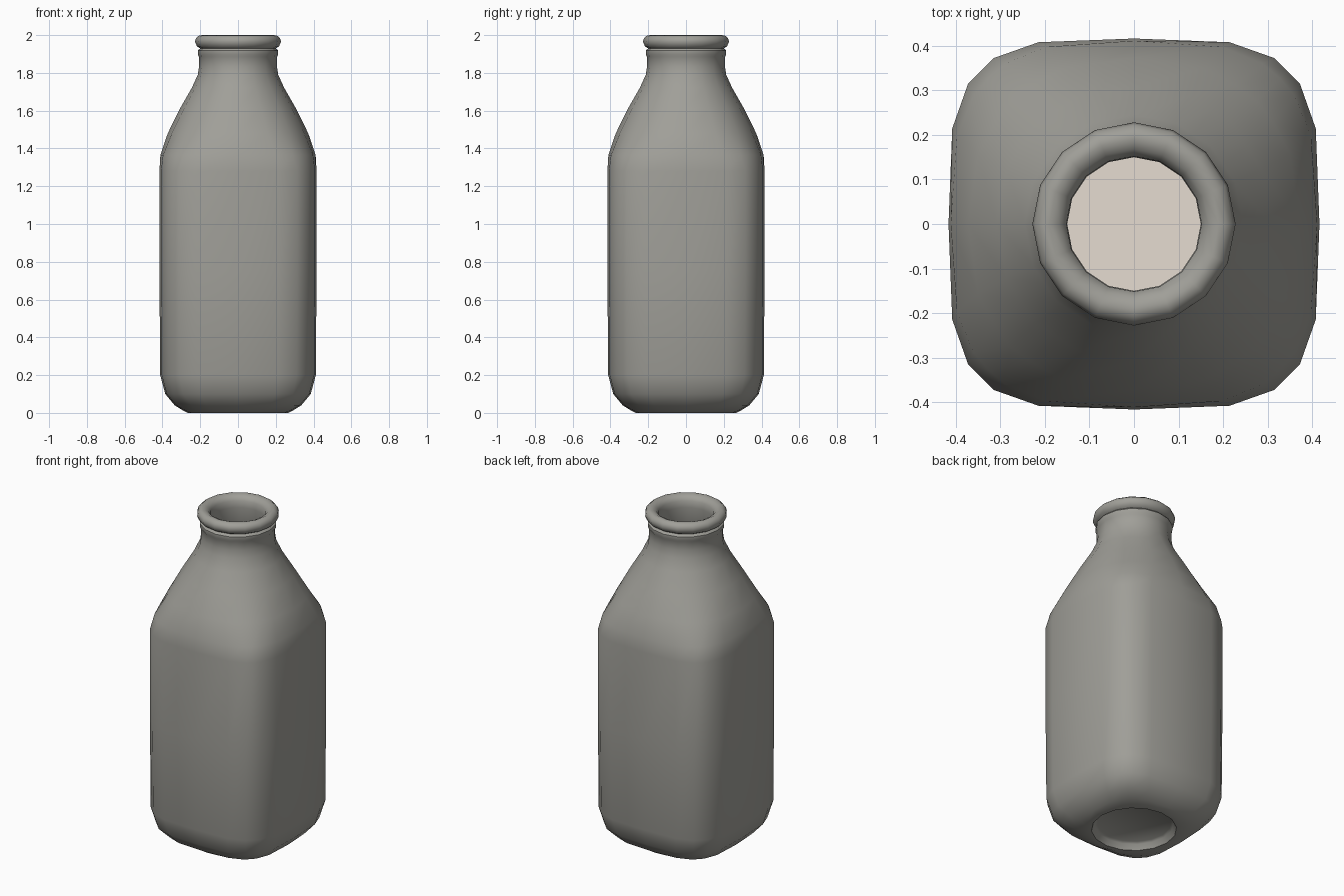
import bpy, bmesh, math

if "Cube" in bpy.data.objects:
    bpy.data.objects.remove(bpy.data.objects["Cube"])

def material(name, rgb):
    m = bpy.data.materials.new(name)
    m.diffuse_color = (*rgb, 1)
    m.use_nodes = True
    m.node_tree.nodes["Principled BSDF"].inputs["Base Color"].default_value = m.diffuse_color
    return m

glass = material("grey_glass", (0.35, 0.345, 0.315))
cream = material("cream_milk", (0.79, 0.72, 0.64))

# One quadrant of the cross-section: rounded square and 16-sided circle
SQUARE = [(1, 0), (.98, .515), (.895, .755), (.825, .825), (.755, .895), (.515, .98)]
c, s, h = math.cos(math.pi / 8), math.sin(math.pi / 8), math.sqrt(.5)
ROUND = [(1, 0), (c, s), ((c + h) / 2, (s + h) / 2), (h, h), ((s + h) / 2, (c + h) / 2), (s, c)]

def section(z, r, k=0):
    pts = []
    for q in range(4):
        for (a, b), (d, e) in zip(ROUND, SQUARE):
            x, y = r * (a + (d - a) * k), r * (b + (e - b) * k)
            for _ in range(q):
                x, y = -y, x
            pts.append((x, y, z))
    return pts

def loft(name, rings, mat):
    bm = bmesh.new()
    loops = [[bm.verts.new(p) for p in section(*ring)] for ring in rings]
    n = len(loops[0])
    for lo, hi in zip(loops, loops[1:]):
        for i in range(n):
            j = (i + 1) % n
            bm.faces.new((lo[i], lo[j], hi[j], hi[i]))
    bm.faces.new(loops[0][::-1])
    bm.faces.new(loops[-1])
    bmesh.ops.recalc_face_normals(bm, faces=bm.faces)
    me = bpy.data.meshes.new(name)
    bm.to_mesh(me)
    bm.free()
    me.materials.append(mat)
    ob = bpy.data.objects.new(name, me)
    bpy.context.collection.objects.link(ob)
    bpy.ops.object.select_all(action='DESELECT')
    ob.select_set(True)
    bpy.context.view_layer.objects.active = ob
    bpy.ops.object.shade_smooth_by_angle(angle=math.radians(45))
    return ob

# Bottle: height, half-width, squareness, from base recess up and back down inside
loft("bottle", [
    (.04, .205), (.03, .217), (0, .235), (0, .265),
    (.012, .29, .55), (.04, .335, .9), (.10, .385, 1), (.2, .412, 1),
    (.75, .416, 1), (1.28, .416, 1), (1.365, .411, .75), (1.48, .372, .3),
    (1.61, .308, .1), (1.72, .245), (1.79, .213), (1.835, .206),
    (1.885, .206), (1.897, .213), (1.918, .213), (1.93, .2),
    (1.94, .217), (1.965, .228), (1.985, .222), (1.997, .207), (2, .19),
    (1.99, .168), (1.97, .152), (1.93, .15), (1.8, .158),
    (1.7, .215), (1.48, .335, .3), (1.3, .378, 1), (.2, .375, 1),
    (.08, .3, .6), (.07, .2)], glass)

# Milk filling the body
loft("milk", [(.09, .28, .6), (.2, .37, 1), (1.3, .373, 1), (1.45, .336, .35)], cream)
